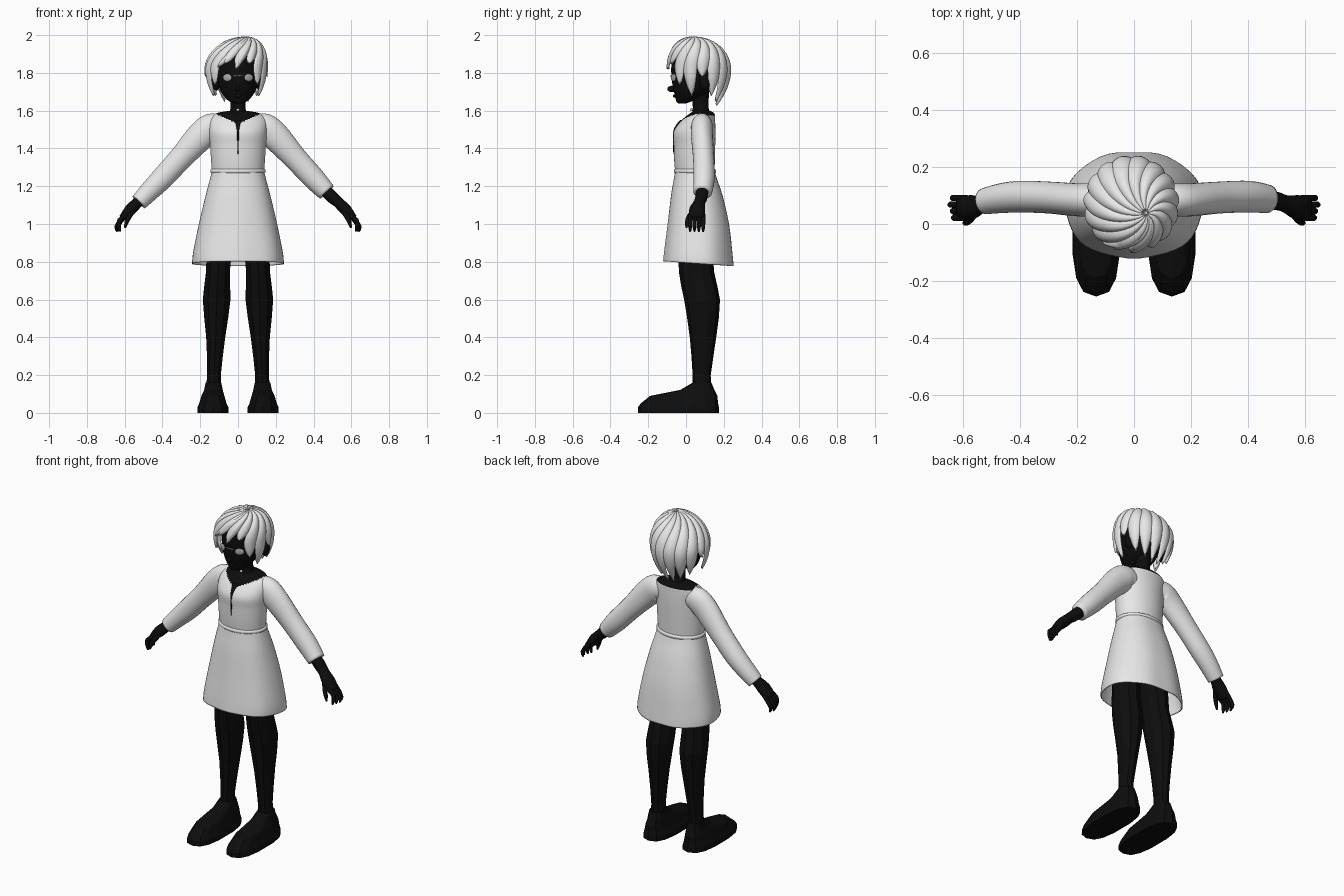
import bpy, bmesh, math
from mathutils import Vector

cube = bpy.data.objects.get("Cube")
if cube:
    bpy.data.objects.remove(cube)


def material(name, value):
    m = bpy.data.materials.new(name)
    m.diffuse_color = (value, value, value, 1)
    m.use_nodes = True
    m.node_tree.nodes["Principled BSDF"].inputs["Base Color"].default_value = (value, value, value, 1)
    return m


WHITE = material("white cloth and hair", 0.8)
DARK = material("black skin", 0.004)
GREY = material("grey eye", 0.4)


def finish(name, bm, mats, mirror=False, smooth=True):
    """Turn a bmesh into a named object, optionally mirrored across x."""
    bmesh.ops.recalc_face_normals(bm, faces=bm.faces)
    mesh = bpy.data.meshes.new(name)
    for f in bm.faces:
        f.smooth = smooth
    bm.to_mesh(mesh)
    bm.free()
    for m in mats:
        mesh.materials.append(m)
    ob = bpy.data.objects.new(name, mesh)
    bpy.context.collection.objects.link(ob)
    if mirror:
        ob.modifiers.new("mirror", 'MIRROR').use_mirror_merge = False
    return ob


def resample(rings, n):
    """Catmull-Rom interpolation of ring rows."""
    out = []
    for i in range(len(rings) - 1):
        p, q, r, s = (rings[max(0, min(len(rings) - 1, i + k))] for k in (-1, 0, 1, 2))
        for j in range(n):
            t = j / n
            out.append([b + t * ((c - a) / 2 + t * ((2 * a - 5 * b + 4 * c - d) / 2
                        + t * (3 * (b - c) + d - a) / 2)) for a, b, c, d in zip(p, q, r, s)])
    return out + [list(rings[-1])]


def loft(rings, sides=24, sub=4, power=1.0, ref=None, caps=True):
    """Skin rings (x, y, z, radius a, radius b); level rings unless ref is given."""
    bm = bmesh.new()
    rows = resample(rings, sub)
    loops = []
    for i, (x, y, z, a, b) in enumerate(rows):
        u, v = Vector((1, 0, 0)), Vector((0, 1, 0))
        if ref:
            t = Vector(rows[min(i + 1, len(rows) - 1)][:3]) - Vector(rows[max(i - 1, 0)][:3])
            t.normalize()
            u = (Vector(ref) - t * t.dot(Vector(ref))).normalized()
            v = t.cross(u)
        loop = []
        for k in range(sides):
            ang = math.tau * (k + 0.5) / sides
            c, s = math.cos(ang), math.sin(ang)
            c, s = (math.copysign(abs(w) ** power, w) for w in (c, s))
            loop.append(bm.verts.new(Vector((x, y, z)) + u * c * a + v * s * b))
        loops.append(loop)
    for lo, hi in zip(loops, loops[1:]):
        for k in range(sides):
            n = (k + 1) % sides
            bm.faces.new((lo[k], lo[n], hi[n], hi[k]))
    if caps:
        bm.faces.new(loops[0])
        bm.faces.new(loops[-1])
    return bm


def blob(name, loc, scale, mat, mirror=False, turn=0):
    bm = bmesh.new()
    bmesh.ops.create_uvsphere(bm, u_segments=16, v_segments=10, radius=1)
    for v in bm.verts:
        v.co = Vector(a * b for a, b in zip(v.co, scale))
        x, y = v.co.x, v.co.y
        v.co.x = x * math.cos(turn) - y * math.sin(turn)
        v.co.y = x * math.sin(turn) + y * math.cos(turn)
        v.co += Vector(loc)
    return finish(name, bm, [mat], mirror)


# Legs, feet and hips
legs = [(.13, .085, .12, .045, .05), (.127, .083, .2, .038, .048), (.118, .09, .4, .053, .07),
        (.113, .085, .6, .077, .095), (.106, .055, .75, .066, .093), (.09, .05, 1.0, .08, .09)]
finish("legs", loft(legs, 10, 2), [DARK], True, False)
feet = [(.133, -.04, 0, .084, .215), (.133, -.04, .03, .083, .214), (.133, -.035, .05, .074, .205),
        (.133, -.012, .09, .062, .178), (.13, .06, .122, .05, .09), (.13, .085, .16, .042, .05)]
finish("feet", loft(feet, 14, 1, .75), [DARK], True, False)
finish("hips", loft([(0, .05, .93, .1, .08), (0, .05, 1.0, .15, .1), (0, .05, 1.25, .12, .08)]), [DARK])

# Skirt with a lower back hem and soft folds
bm = loft([(0, .067, .79, .242, .187), (0, .067, .85, .237, .181), (0, .067, 1.0, .207, .163),
           (0, .058, 1.15, .172, .137), (0, .05, 1.24, .148, .114), (0, .047, 1.28, .138, .105)],
          48, 4, .9, caps=False)
for v in bm.verts:
    drop = (1.28 - v.co.z) / .5
    ang = math.atan2(v.co.y - .067, v.co.x)
    fold = 1 + .012 * drop * math.sin(7 * ang)
    v.co.x *= fold
    v.co.y = .067 + (v.co.y - .067) * fold
    v.co.z -= .07 * (v.co.y - .067) * drop
skirt = finish("skirt", bm, [WHITE])
skirt.modifiers.new("cloth", 'SOLIDIFY').thickness = .006

# Bodice, with the open neckline picked out by height
bm = loft([(0, .047, 1.27, .138, .104), (0, .045, 1.34, .143, .108), (0, .045, 1.42, .148, .11),
           (0, .046, 1.49, .153, .11), (0, .066, 1.55, .15, .088), (0, .085, 1.585, .118, .065),
           (0, .085, 1.6, .04, .04)], 64, 8)
for f in bm.faces:
    c = f.calc_center_median()
    edge = 1.53 + .45 * abs(c.x) if c.y < .08 else 1.575
    f.material_index = int(c.z > edge)
finish("bodice", bm, [WHITE, DARK])
finish("belt", loft([(0, .047, 1.268, .139, .105), (0, .047, 1.274, .147, .112),
                     (0, .047, 1.286, .147, .112), (0, .047, 1.292, .139, .105)], 40, 1), [WHITE])
finish("neck_slit", loft([(0, -.064, 1.37, .002, .003), (0, -.066, 1.43, .004, .004),
                          (0, -.064, 1.49, .006, .004), (0, -.045, 1.525, .012, .008),
                          (0, -.022, 1.55, .018, .01)], 8, 3), [DARK])

# Sleeves (the right one is longer)
upper = [(.09, .085, 1.51, .05, .06), (.14, .085, 1.51, .058, .076), (.2, .085, 1.462, .058, .076),
         (.3, .093, 1.352, .056, .064), (.4, .096, 1.243, .056, .06)]
for label, side, cuff in (("left_sleeve", 1, [(.47, .088, 1.168, .05, .05)]),
                          ("right_sleeve", -1, [(.47, .09, 1.172, .052, .053), (.525, .08, 1.115, .046, .046)])):
    rings = [(side * x, y, z, a, b) for x, y, z, a, b in upper + cuff]
    finish(label, loft(rings, 24, 5, ref=(0, 1, 0)), [WHITE])
blob("elbow_patches", (.41, .105, 1.29), (.02, .012, .014), DARK, True)

# Forearms, palms, fingers and thumbs
arm = [(.4, .095, 1.24, .03, .03), (.49, .083, 1.15, .033, .034), (.53, .072, 1.115, .03, .03),
       (.57, .06, 1.075, .043, .032), (.61, .055, 1.03, .042, .022)]
finish("forearms", loft(arm, 12, 3, ref=(0, 1, 0)), [DARK], True)
for i, name in enumerate(("index", "middle", "ring", "little")):
    y = .022 + .023 * i
    x = .65 - .008 * abs(i - 2)
    finish(name + "_fingers", loft([(.59, y, 1.05, .012, .013), (.628 - .004 * i, y, 1.02, .012, .013),
                                    (x - .005, y, .985, .011, .011), (x - .01, y, .96, .005, .005)],
                                   8, 2, ref=(0, 1, 0)), [DARK], True)
finish("thumbs", loft([(.55, .05, 1.08, .015, .015), (.575, .018, 1.04, .014, .014),
                       (.59, .006, 1.01, .012, .012), (.598, .002, .98, .005, .005)],
                      8, 2, ref=(0, 1, 0)), [DARK], True)

# Neck, head and face
finish("neck", loft([(0, .08, 1.55, .08, .06), (0, .08, 1.59, .048, .047), (0, .077, 1.63, .039, .042),
                     (0, .075, 1.72, .045, .05)]), [DARK])
finish("head", loft([(0, -.022, 1.637, .02, .018), (0, -.01, 1.65, .048, .042), (0, .017, 1.68, .078, .076),
                     (0, .038, 1.72, .1, .107), (0, .045, 1.78, .112, .123), (0, .055, 1.86, .12, .132),
                     (0, .06, 1.92, .11, .12), (0, .06, 1.965, .05, .06)], 28, 4), [DARK])
blob("nose", (0, -.075, 1.715), (.012, .024, .017), DARK)
blob("lips", (0, -.05, 1.678), (.02, .02, .011), DARK)
blob("ears", (.116, .1, 1.755), (.022, .03, .05), DARK, True)
blob("eyes", (.057, -.066, 1.775), (.027, .006, .02), GREY, True, .5)
finish("eye_bridge", loft([(0, -.08, 1.782, .03, .004), (0, -.08, 1.787, .03, .004)], 8, 1), [GREY])
blob("pendant", (0, .03, 1.605), (.008, .008, .008), WHITE)

# Hair: overlapping tapered locks swirling out of an off-centre crown
CENTRE = Vector((-.01, .07, 1.8))


def hair_point(ang, t, u):
    if t < 1:
        r, z = math.sin(t * math.pi / 2), 1.82 + .172 * math.cos(t * math.pi / 2)
    else:
        drop = (t - 1) * .27
        r, z = 1 - .4 * (drop / .18) ** 2, 1.82 - drop
    ang += .8 * max(0, 1 - t) ** 1.5
    crown = max(0, 1 - t) ** 1.3
    p = CENTRE + Vector((.165 * r * math.sin(ang) + .055 * crown,
                         -.168 * r * math.cos(ang) - .035 * crown, z - CENTRE.z))
    swell = 1 + min(1, t * 2.5) * (.075 * (1 - u * u) - .05)
    return CENTRE + (p - CENTRE) * swell


def lock(name, ang, tip_z, half, lean=0):
    bm = bmesh.new()
    tip = 1 + (1.82 - tip_z) / .27
    rows = []
    for i in range(21):
        s = i / 20
        taper = 1 if s < .6 else math.sqrt(max(.002, 1 - ((s - .6) / .4) ** 1.6))
        rows.append([bm.verts.new(hair_point(ang + lean * s * s + half * taper * k / 4, s * tip, k / 4))
                     for k in range(-4, 5)])
    for a, b in zip(rows, rows[1:]):
        for k in range(8):
            bm.faces.new((a[k], a[k + 1], b[k + 1], b[k]))
    bmesh.ops.remove_doubles(bm, verts=bm.verts, dist=.0004)
    ob = finish(name, bm, [WHITE])
    ob.modifiers.new("thickness", 'SOLIDIFY').thickness = .005


tips = (1.84, 1.85, 1.74, 1.68, 1.78, 1.68, 1.65, 1.63)
for i in range(-7, 8):
    lock("hair_lock", i * math.tau / 15, tips[abs(i)], .25)
lock("fringe_sweep", -.2, 1.83, .2, -.45)
lock("fringe_centre", .1, 1.82, .16, -.1)
